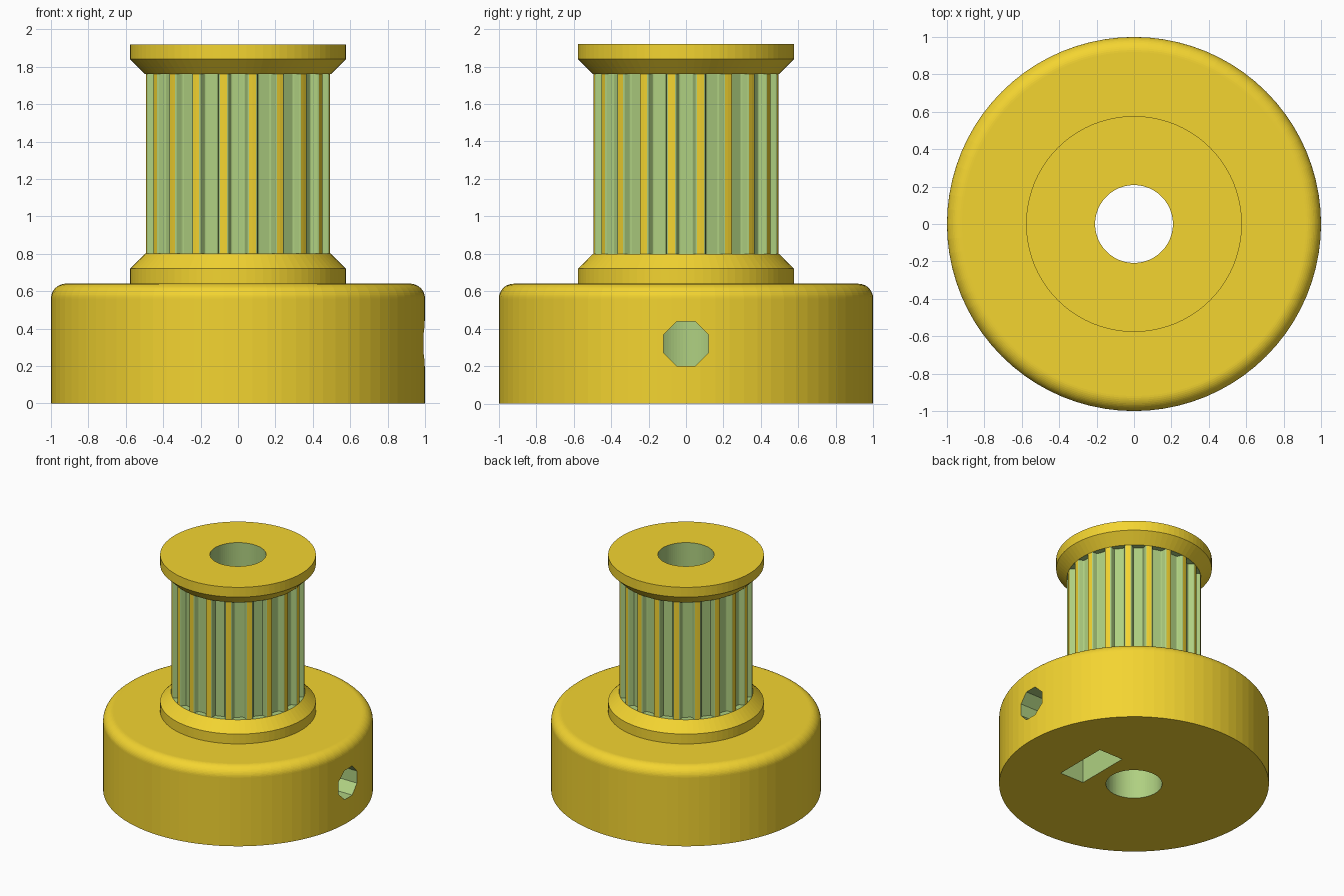
import bpy, bmesh
from math import pi, sin, cos, sqrt, tan
from mathutils import Vector, Matrix

if "Cube" in bpy.data.objects:
    bpy.data.objects.remove(bpy.data.objects["Cube"])

MM = 0.08          # model units per millimetre
SEGS = 80          # sides of every turned surface
TEETH = 20
BELT_R = 0.497     # outer radius of the toothed barrel
FLANGE_R = 0.577
BORE_R = 0.208


def material(name, rgb):
    m = bpy.data.materials.new(name)
    m.diffuse_color = (*rgb, 1)
    m.use_nodes = True
    m.node_tree.nodes["Principled BSDF"].inputs["Base Color"].default_value = m.diffuse_color
    return m


MATS = [material("yellow_outside", (0.90, 0.66, 0.03)),
        material("green_cut_faces", (0.43, 0.63, 0.22))]


def make_object(name, bm):
    bmesh.ops.recalc_face_normals(bm, faces=bm.faces)
    me = bpy.data.meshes.new(name)
    bm.to_mesh(me)
    bm.free()
    for m in MATS:
        me.materials.append(m)
    ob = bpy.data.objects.new(name, me)
    bpy.context.collection.objects.link(ob)
    return ob


def add_prism(bm, points, direction):
    """Closed prism: polygon of 3D points swept along a vector."""
    a = [bm.verts.new(p) for p in points]
    b = [bm.verts.new(Vector(p) + Vector(direction)) for p in points]
    faces = [bm.faces.new(a), bm.faces.new(b[::-1])]
    for i in range(len(a)):
        j = (i + 1) % len(a)
        faces.append(bm.faces.new((a[i], b[i], b[j], a[j])))
    for f in faces:
        f.material_index = 1


def cut(body, name, bm):
    cutter = make_object(name, bm)
    cutter.hide_render = True
    cutter.display_type = 'WIRE'
    mod = body.modifiers.new(name, 'BOOLEAN')
    mod.operation = 'DIFFERENCE'
    mod.solver = 'EXACT'
    mod.object = cutter
    cutter.hide_set(True)


# Turned body: base with rounded shoulder, lower flange, barrel, upper flange
profile = [(BORE_R, 0), (1, 0)]
profile += [(0.92 + 0.08 * cos(t * pi / 24), 0.56 + 0.08 * sin(t * pi / 24)) for t in range(13)]
profile += [(FLANGE_R, 0.64), (FLANGE_R, 0.72), (BELT_R, 0.80),
            (BELT_R, 1.76), (FLANGE_R, 1.84), (FLANGE_R, 1.92), (BORE_R, 1.92)]
bm = bmesh.new()
rings = [[bm.verts.new((r * cos(2 * pi * k / SEGS), r * sin(2 * pi * k / SEGS), z))
          for k in range(SEGS)] for r, z in profile]
for i, ring in enumerate(rings):
    nxt = rings[(i + 1) % len(rings)]
    for k in range(SEGS):
        q = (k + 1) % SEGS
        f = bm.faces.new((ring[k], ring[q], nxt[q], nxt[k]))
        f.material_index = 1 if i == len(rings) - 1 else 0   # bore wall
pulley = make_object("timing_pulley", bm)

# Belt grooves: half outline in mm (half width, depth), mirrored
half = [(0.660, -0.4), (0.660, 0), (0.622, 0.006), (0.588, 0.023), (0.560, 0.049),
        (0.541, 0.084), (0.417, 0.424), (0.398, 0.459), (0.371, 0.485),
        (0.336, 0.502), (0.298, 0.508)]
wide = 1.521 / 1.321                                  # belt clearance
outline = [(-x, d) for x, d in half] + [(x, d) for x, d in reversed(half)]
mouth = sqrt(BELT_R ** 2 - (0.7605 * MM) ** 2)
bm = bmesh.new()
for i in range(TEETH):
    turn = Matrix.Rotation(2 * pi * i / TEETH, 3, 'Z')
    pts = [turn @ Vector((x * wide * MM, d * MM - mouth, 0.80)) for x, d in outline]
    add_prism(bm, pts, (0, 0, 0.96))
cut(pulley, "belt_grooves_cutter", bm)

# Captive nut pocket: slot open at the bottom with a pointed hexagon top
w, zc = 0.225, 0.34
r = w / cos(pi / 6)
bm = bmesh.new()
add_prism(bm, [(0.304, y, z) for y, z in
               [(-w, -0.1), (w, -0.1), (w, zc + r / 2), (0, zc + r), (-w, zc + r / 2)]],
          (0.216, 0, 0))
cut(pulley, "nut_pocket_cutter", bm)

# Eight-sided grub screw hole on the +x side, through to the bore
bm = bmesh.new()
add_prism(bm, [(0.05, 0.129 * cos((k + 0.5) * pi / 4), 0.32 + 0.129 * sin((k + 0.5) * pi / 4))
               for k in range(8)], (1.1, 0, 0))
cut(pulley, "grub_screw_cutter", bm)
